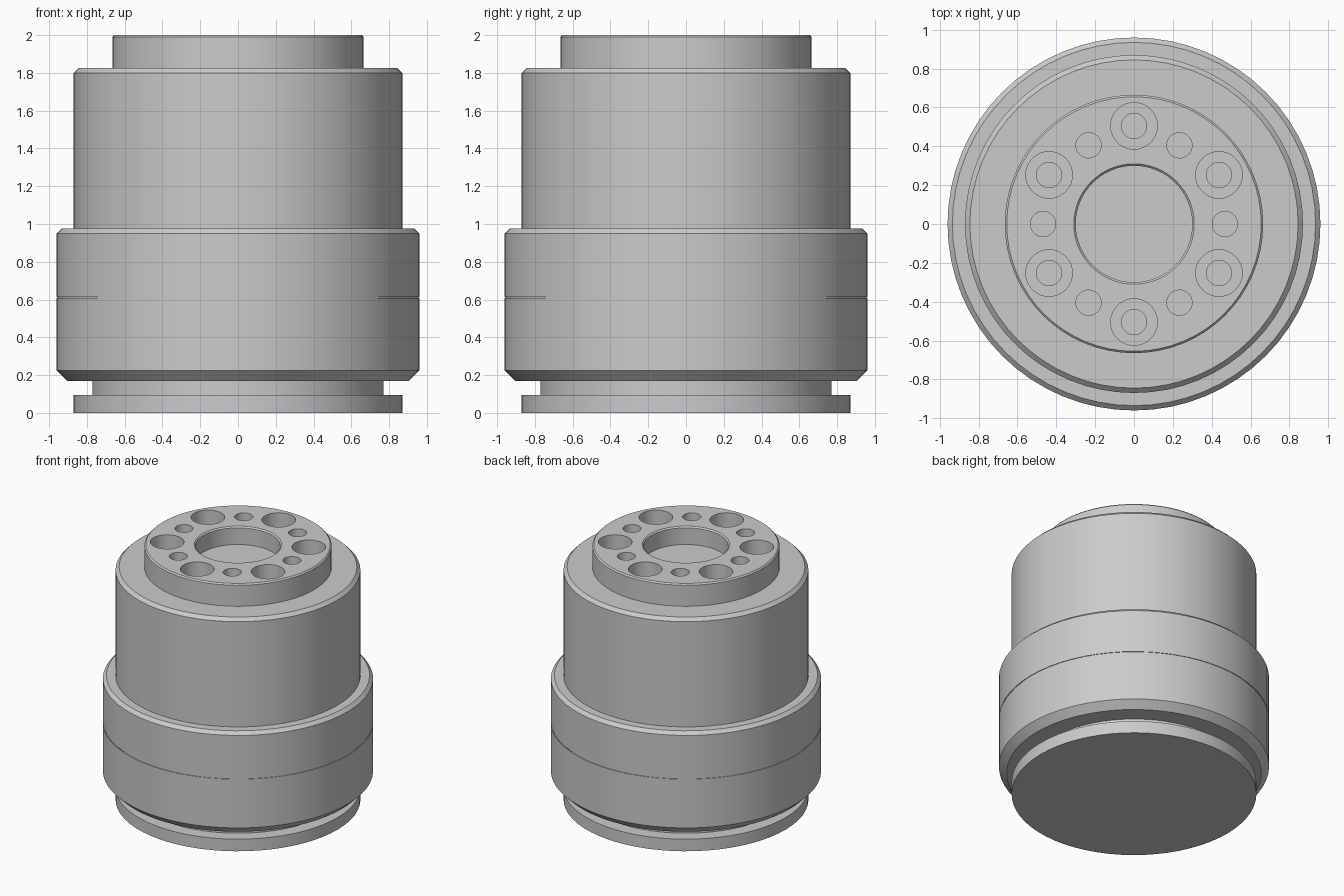
import bpy, bmesh
from math import sin, cos, pi

if "Cube" in bpy.data.objects:
    bpy.data.objects.remove(bpy.data.objects["Cube"])


def revolve(bm, profile, segments, cx=0.0, cy=0.0):
    """Closed solid of revolution from (radius, z) points, capped at both ends."""
    rings = [[bm.verts.new((cx + r * cos(2 * pi * i / segments),
                            cy + r * sin(2 * pi * i / segments), z))
              for i in range(segments)] for r, z in profile]
    bm.faces.new(rings[0][::-1])
    bm.faces.new(rings[-1])
    for a, b in zip(rings, rings[1:]):
        for i in range(segments):
            j = (i + 1) % segments
            bm.faces.new((a[i], a[j], b[j], b[i]))


def make_object(name, bm):
    bmesh.ops.recalc_face_normals(bm, faces=bm.faces[:])
    mesh = bpy.data.meshes.new(name)
    bm.to_mesh(mesh)
    bm.free()
    obj = bpy.data.objects.new(name, mesh)
    bpy.context.collection.objects.link(obj)
    return obj


def select_only(obj):
    bpy.ops.object.select_all(action='DESELECT')
    obj.select_set(True)
    bpy.context.view_layer.objects.active = obj


# lower housing: foot disc, neck groove, chamfered collar
bm = bmesh.new()
revolve(bm, [(0.87, 0), (0.87, 0.095), (0.77, 0.095), (0.77, 0.17),
             (0.905, 0.17), (0.96, 0.225), (0.96, 0.607)], 64)
lower = make_object("lower_housing", bm)

# upper housing: seam, collar, barrel, output flange
bm = bmesh.new()
revolve(bm, [(0.955, 0.607), (0.955, 0.614), (0.96, 0.614), (0.96, 0.95),
             (0.935, 0.975), (0.87, 0.975), (0.87, 1.80), (0.845, 1.825),
             (0.665, 1.825), (0.665, 1.99), (0.655, 2.0)], 64)
upper = make_object("upper_housing", bm)

# flange holes: centre bore, six counterbored bolt holes, six pin holes
bm = bmesh.new()
revolve(bm, [(0.30, 1.86), (0.30, 1.99), (0.31, 2.0), (0.31, 2.1)], 64)
for k in range(6):
    a = pi / 2 + k * pi / 3
    revolve(bm, [(0.065, 1.70), (0.065, 1.86), (0.12, 1.86), (0.12, 2.1)],
            32, 0.505 * cos(a), 0.505 * sin(a))
    a = k * pi / 3
    revolve(bm, [(0.065, 1.86), (0.065, 2.1)], 32, 0.468 * cos(a), 0.468 * sin(a))
cutter = make_object("hole_cutter", bm)
cutter.hide_render = True

cut = upper.modifiers.new("holes", 'BOOLEAN')
cut.operation = 'DIFFERENCE'
cut.solver = 'EXACT'
cut.object = cutter
select_only(upper)
bpy.ops.object.modifier_apply(modifier=cut.name)
bpy.data.objects.remove(cutter, do_unlink=True)

for part in (lower, upper):
    select_only(part)
    bpy.ops.object.shade_smooth_by_angle(angle=pi / 6)
